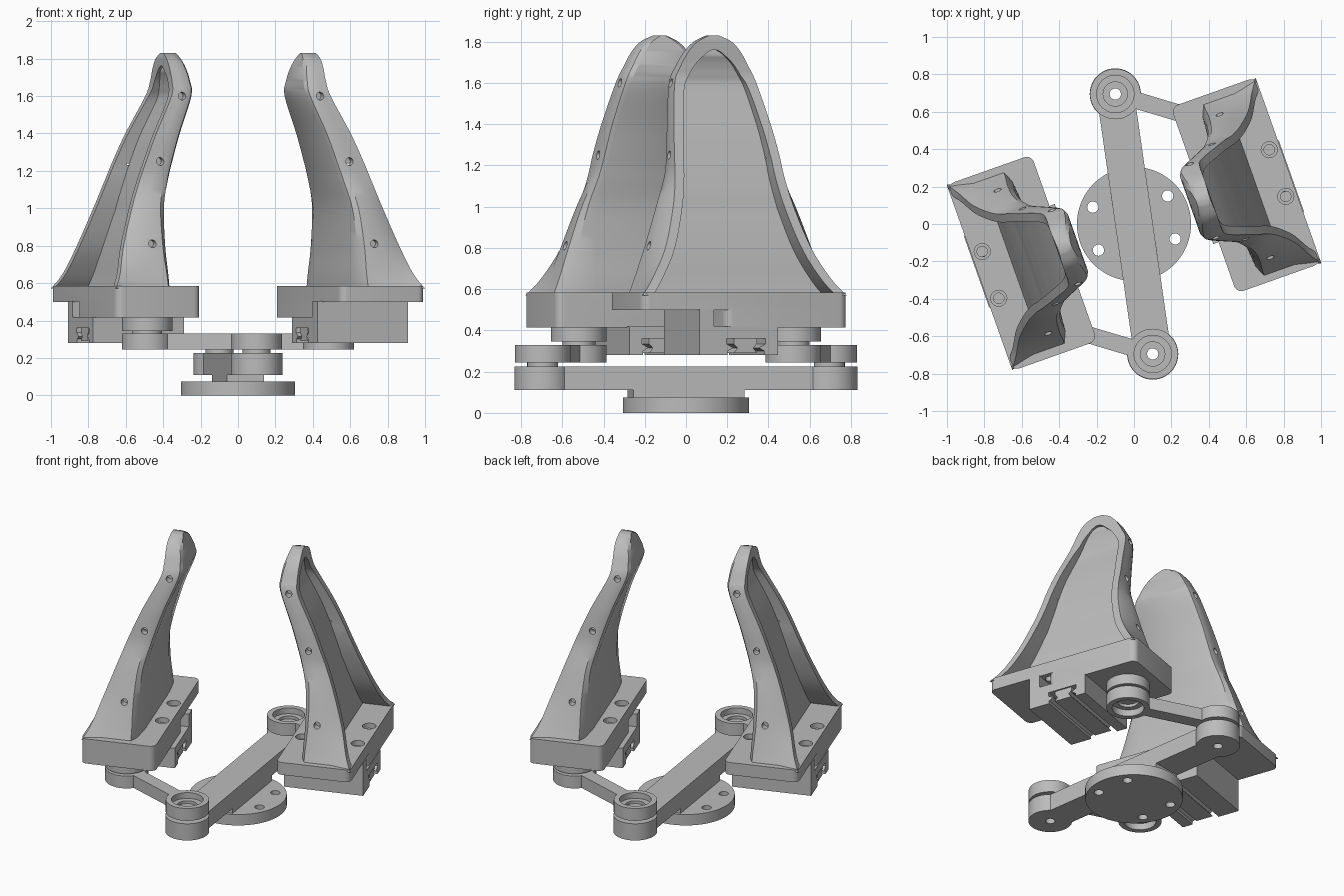
import bpy, bmesh
from math import radians, sin, cos, pi, atan2
from mathutils import Matrix, Vector

if "Cube" in bpy.data.objects:
    bpy.data.objects.remove(bpy.data.objects["Cube"])

grey = bpy.data.materials.new("plain_grey")
grey.use_nodes = True
grey.diffuse_color = (0.5, 0.5, 0.5, 1)
grey.node_tree.nodes["Principled BSDF"].inputs["Base Color"].default_value = (0.5, 0.5, 0.5, 1)

HALF_TURN = Matrix.Rotation(pi, 4, "Z")
FINGER = Matrix.Translation((0.6, 0.205, 0)) @ Matrix.Rotation(radians(19.5), 4, "Z")


def loft(name, rings):
    """Skin a list of equal point rings and cap both ends."""
    bm = bmesh.new()
    rows = [[bm.verts.new(p) for p in ring] for ring in rings]
    n = len(rows[0])
    for a, b in zip(rows, rows[1:]):
        for i in range(n):
            j = (i + 1) % n
            bm.faces.new((a[i], a[j], b[j], b[i]))
    bm.faces.new(rows[0][::-1])
    bm.faces.new(rows[-1])
    bmesh.ops.recalc_face_normals(bm, faces=bm.faces)
    mesh = bpy.data.meshes.new(name)
    bm.to_mesh(mesh)
    bm.free()
    mesh.materials.append(grey)
    obj = bpy.data.objects.new(name, mesh)
    bpy.context.collection.objects.link(obj)
    return obj


def prism(name, outline, z0, z1):
    return loft(name, [[(x, y, z) for x, y in outline] for z in (z0, z1)])


def circle(c, r, n=48):
    return [(c[0] + r * cos(2 * pi * i / n), c[1] + r * sin(2 * pi * i / n)) for i in range(n)]


def strip(a, b, width):
    a, b = Vector(a), Vector(b)
    d = (b - a).normalized() * width / 2
    s = Vector((-d.y, d.x))
    return [tuple(p) for p in (a + s, a - s, b - s, b + s)]


def rounded(x0, x1, y0, y1, r):
    pts = []
    corners = ((x1 - r, y1 - r), (x0 + r, y1 - r), (x0 + r, y0 + r), (x1 - r, y0 + r))
    for k, (cx, cy) in enumerate(corners):
        for i in range(7):
            a = pi / 2 * (k + i / 6)
            pts.append((cx + r * cos(a), cy + r * sin(a)))
    return pts


def combine(obj, others, operation):
    for o in others:
        m = obj.modifiers.new(operation, "BOOLEAN")
        m.operation, m.object, m.solver = operation, o, "EXACT"
    graph = bpy.context.evaluated_depsgraph_get()
    mesh = bpy.data.meshes.new_from_object(obj.evaluated_get(graph))
    obj.modifiers.clear()
    obj.data = mesh
    for o in others:
        bpy.data.objects.remove(o)
    return obj


def cut(obj, *cutters):
    return combine(obj, cutters, "DIFFERENCE")


def join(obj, *parts):
    return combine(obj, parts, "UNION")


def drill(c, r, z0, z1):
    return prism("cutter", circle(c, r, 32), z0, z1)


def smooth(obj):
    bpy.ops.object.select_all(action="DESELECT")
    obj.select_set(True)
    bpy.context.view_layer.objects.active = obj
    bpy.ops.object.shade_smooth_by_angle(angle=radians(30))


def pair(obj, matrix=Matrix()):
    """Place a part on the left and a half-turned copy on the right."""
    smooth(obj)
    twin = obj.copy()
    bpy.context.collection.objects.link(twin)
    twin.name, obj.name = "right_" + obj.name, "left_" + obj.name
    obj.matrix_world = matrix
    twin.matrix_world = HALF_TURN @ matrix


# Round mounting flange with four screw holes
flange = prism("base_flange", circle((0, 0), 0.305, 72), 0, 0.075)
cut(flange, *[drill(c, 0.03, -0.1, 0.2)
              for c in ((-0.22, 0.09), (0.18, 0.15), (-0.19, -0.14), (0.22, -0.08))])
smooth(flange)

# Crank bar with round ends, and its raised foot on the flange
END = (-0.1, 0.695)
OTHER = (0.1, -0.695)
crank = prism("crank_bar", strip(END, OTHER, 0.2), 0.11, 0.225)
join(crank, *[prism("end", circle(c, 0.137), 0.11, 0.225) for c in (END, OTHER)])
cut(crank, *[drill(c, 0.03, 0, 0.4) for c in (END, OTHER)])
smooth(crank)
foot = prism("crank_foot", strip((-0.039, 0.27), (0.039, -0.27), 0.2), 0.07, 0.115)
smooth(foot)

# Links with bearing cups at both ends
PIVOT = (0.485, 0.52)
link = prism("link", strip(END, PIVOT, 0.09), 0.245, 0.33)
join(link, *[prism("cup", circle(c, 0.135), 0.245, 0.33) for c in (END, PIVOT)])
cut(link, drill(END, 0.1, 0.29, 0.4), drill(END, 0.065, 0.27, 0.4), drill(END, 0.03, 0.2, 0.4),
    drill(PIVOT, 0.1, 0.2, 0.29), drill(PIVOT, 0.065, 0.2, 0.31))
pair(link)
spacer = prism("crank_spacer", circle(END, 0.075), 0.22, 0.25)
cut(spacer, drill(END, 0.03, 0.1, 0.4))
pair(spacer)
pair(prism("pivot_spacer", circle(PIVOT, 0.08), 0.325, 0.35))
pair(prism("pivot_boss", circle(PIVOT, 0.135), 0.345, 0.425))

# Finger base plate: thin flange, thick end and four counterbored holes
plate = prism("finger_plate", rounded(-0.24, 0.24, -0.525, 0.53, 0.04), 0.5, 0.585)
join(plate, prism("thick", rounded(-0.24, 0.24, -0.1, 0.53, 0.04), 0.415, 0.55))
for u in (-0.18, 0.18):
    for v in (-0.125, 0.14):
        cut(plate, drill((u, v), 0.043, 0.55, 0.7), drill((u, v), 0.028, 0.5, 0.7))
pair(plate, FINGER)

# Side wall beside the slide carriage
wall = [(-0.27, -0.235), (0.245, -0.235), (0.245, -0.16), (-0.27, -0.16)]
pair(prism("carriage_wall", wall, 0.28, 0.505), FINGER)

# Slide carriage with a hooked rail channel
half = [(0.165, 0.418), (0.165, 0.28), (0.095, 0.28), (0.095, 0.3),
        (0.065, 0.315), (0.1, 0.335), (0.1, 0.36)]
profile = half + [(-v, z) for v, z in reversed(half)]
carriage = loft("slide_carriage", [[(u, v + 0.005, z) for v, z in profile] for u in (-0.27, 0.245)])
pair(carriage, FINGER)
rail = [(0.06, 0.29), (0.04, 0.315), (0.06, 0.335), (0.06, 0.362)]
rail = rail + [(-v, z) for v, z in reversed(rail)]
pair(loft("rail_insert", [[(u, v + 0.005, z) for v, z in rail] for u in (-0.26, 0.235)]), FINGER)

# Finger stations: height, inner face, outer rim, inner / buttress / rim half widths
STATIONS = [
    (0.57, -0.11, 0.24, 0.28, 0.49, 0.525),
    (0.65, -0.11, 0.195, 0.28, 0.46, 0.46),
    (0.8, -0.105, 0.145, 0.28, 0.41, 0.375),
    (1.0, -0.115, 0.075, 0.27, 0.345, 0.31),
    (1.15, -0.15, 0.02, 0.25, 0.29, 0.28),
    (1.25, -0.18, -0.02, 0.235, 0.27, 0.27),
    (1.4, -0.23, -0.085, 0.215, 0.248, 0.248),
    (1.6, -0.31, -0.185, 0.175, 0.21, 0.21),
    (1.68, -0.315, -0.2, 0.14, 0.175, 0.175),
    (1.75, -0.305, -0.2, 0.1, 0.135, 0.135),
    (1.8, -0.29, -0.2, 0.06, 0.088, 0.088),
    (1.83, -0.28, -0.205, 0.01, 0.025, 0.025)]


def resample(rows, steps=5):
    rows = [Vector(r) for r in rows]
    out = []
    for i in range(len(rows) - 1):
        p0, p1, p2, p3 = rows[max(i - 1, 0)], rows[i], rows[i + 1], rows[min(i + 2, len(rows) - 1)]
        for k in range(steps):
            t = k / steps
            out.append(p1 + (p2 - p0) * t / 2 + (p0 * 2 - p1 * 5 + p2 * 4 - p3) * t * t / 2
                       + (p1 * 3 - p0 - p2 * 3 + p3) * t ** 3 / 2)
    return out + [rows[-1]]


def mirrored(side, z):
    return [(u, v, z) for u, v in side] + [(u, -v, z) for u, v in reversed(side)]


body, pocket = [], []
for z, inner, outer, w_in, w_butt, w_rim in resample(STATIONS):
    body.append(mirrored([(inner, w_in), (inner + 0.013, w_in + (w_butt - w_in) * 0.7),
                          (inner + 0.04, w_butt), (inner + 0.1 * (outer - inner) / 0.16, w_butt),
                          (outer, w_rim)], z))
    # Pocket on the outer side leaves a rim and a curved web
    rise = max(0, (z - 0.57) / 1.26)
    w = w_rim - 0.045 * min(1, w_rim / 0.1)
    floor = min(inner + 0.08 + 0.2 * max(0, 1 - z), outer - 0.015)
    pocket.append(mirrored([(floor, w), (outer + 0.2, w)], z - 0.01 - 0.06 * rise ** 6))

finger = loft("finger", body)
cut(finger, loft("cutter", pocket))

# Pin holes in both edges of the finger
for u, v, z in ((-0.245, 0.21, 1.6), (-0.1, 0.27, 1.25), (-0.007, 0.41, 0.81)):
    for s in (-1, 1):
        cut(finger, loft("cutter", [[(u + a, s * v + d, z + b) for a, b in circle((0, 0), 0.021, 20)]
                                    for d in (-0.045, 0.045)]))
pair(finger, FINGER)
